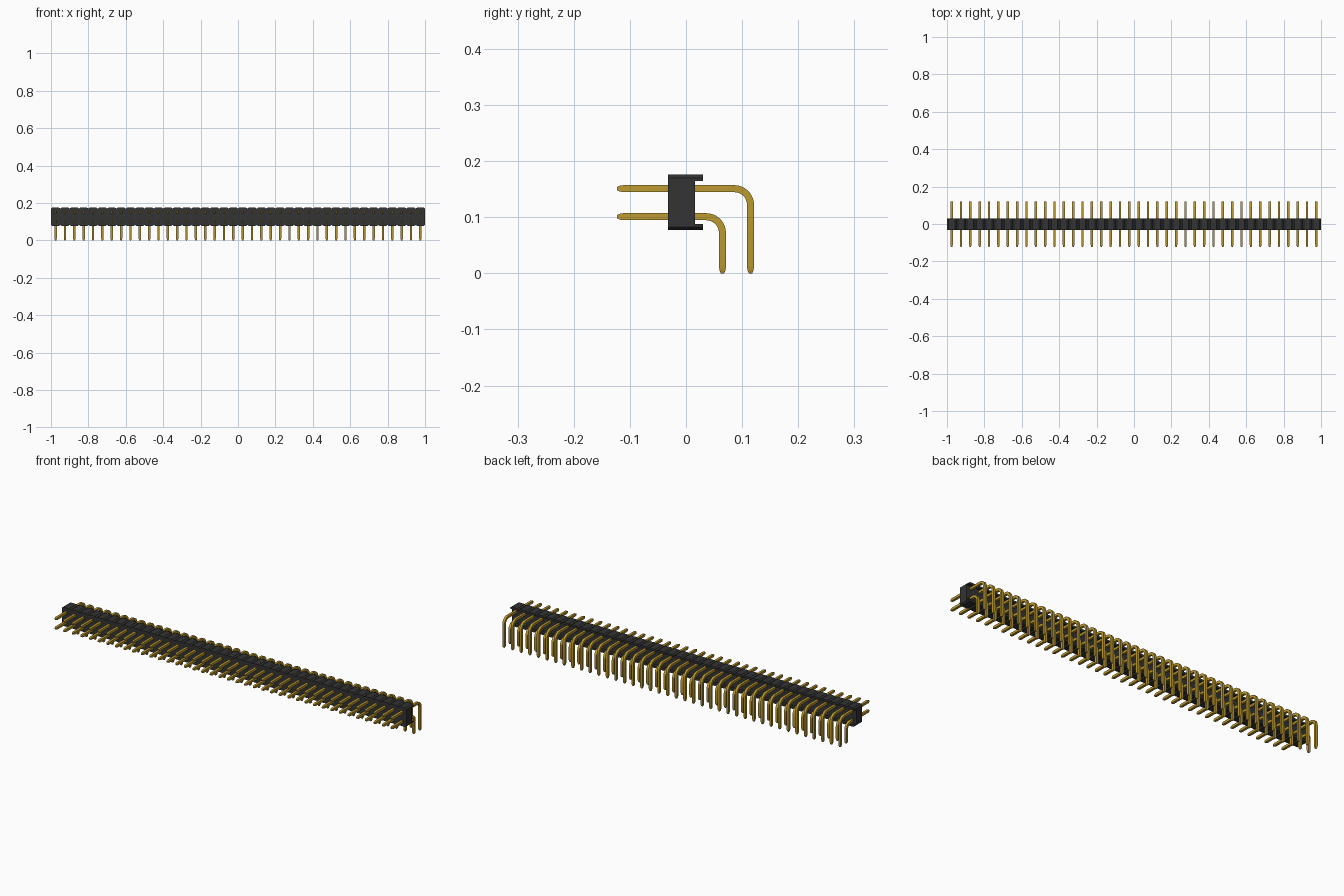
import bpy, bmesh, math
from mathutils import Vector

if "Cube" in bpy.data.objects:
    bpy.data.objects.remove(bpy.data.objects["Cube"], do_unlink=True)

COUNT, PITCH = 40, 0.05
X0 = -COUNT * PITCH / 2
CHAMFER = 0.008


def material(name, color, metallic=0.0):
    m = bpy.data.materials.new(name)
    m.use_nodes = True
    m.diffuse_color = (*color, 1)
    bsdf = m.node_tree.nodes["Principled BSDF"]
    bsdf.inputs["Base Color"].default_value = (*color, 1)
    bsdf.inputs["Metallic"].default_value = metallic
    bsdf.inputs["Roughness"].default_value = 0.5
    return m


black = material("black plastic", (0.033, 0.033, 0.033))
gold = material("gold plating", (0.50, 0.32, 0.03))


def to_object(name, bm, mat):
    bmesh.ops.recalc_face_normals(bm, faces=bm.faces)
    mesh = bpy.data.meshes.new(name)
    bm.to_mesh(mesh)
    bm.free()
    mesh.materials.append(mat)
    ob = bpy.data.objects.new(name, mesh)
    bpy.context.collection.objects.link(ob)
    return ob


def scalloped_edge(z, inward):
    """Points along x with a V notch between neighbouring pin cells."""
    pts = []
    for i in range(COUNT):
        a = X0 + i * PITCH
        pts += [(a, z + inward), (a + CHAMFER, z), (a + PITCH - CHAMFER, z)]
    return pts + [(X0 + COUNT * PITCH, z + inward)]


def extrude_y(name, outline, y0, y1):
    bm = bmesh.new()
    face = bm.faces.new([bm.verts.new((x, y0, z)) for x, z in outline])
    ext = bmesh.ops.extrude_face_region(bm, geom=[face])
    moved = [v for v in ext["geom"] if isinstance(v, bmesh.types.BMVert)]
    bmesh.ops.translate(bm, verts=moved, vec=(0, y1 - y0, 0))
    return to_object(name, bm, black)


# Plastic housing: main block and the two rear lips
top = scalloped_edge(0.176, -0.006)
bottom = scalloped_edge(0.077, 0.006)
extrude_y("housing_block", bottom + top[::-1], -0.032, 0.016)
extrude_y("upper_rear_lip", [(X0, 0.165), (-X0, 0.165)] + top[::-1], 0.016, 0.030)
extrude_y("lower_rear_lip", bottom + [(-X0, 0.088), (X0, 0.088)], 0.016, 0.030)


# Bent square pin with tapered tips, repeated along the row
def pin_row(name, z, y, radius=0.029, half=0.0063):
    rings = [(-0.123, z, 0, 0.0030), (-0.118, z, 0, 0.0052), (-0.111, z, 0, half)]
    for i in range(9):
        a = math.pi / 2 * i / 8
        rings.append((y - radius + radius * math.sin(a),
                      z - radius + radius * math.cos(a), a, half))
    q = math.pi / 2
    rings += [(y, 0.012, q, half), (y, 0.005, q, 0.0052), (y, 0, q, 0.0030)]

    bm = bmesh.new()
    loops = []
    for py, pz, a, h in rings:
        up = Vector((0, math.sin(a), math.cos(a)))
        center = Vector((X0 + PITCH / 2, py, pz))
        loops.append([bm.verts.new(center + Vector((sx * h, 0, 0)) + up * (sz * h))
                      for sx, sz in ((-1, -1), (1, -1), (1, 1), (-1, 1))])
    for p, n in zip(loops, loops[1:]):
        for k in range(4):
            j = (k + 1) % 4
            bm.faces.new((p[k], p[j], n[j], n[k]))
    bm.faces.new(loops[0])
    bm.faces.new(loops[-1])
    ob = to_object(name, bm, gold)
    arr = ob.modifiers.new("repeat", "ARRAY")
    arr.count = COUNT
    arr.use_relative_offset = False
    arr.use_constant_offset = True
    arr.constant_offset_displace = (PITCH, 0, 0)
    bpy.ops.object.select_all(action="DESELECT")
    bpy.context.view_layer.objects.active = ob
    ob.select_set(True)
    bpy.ops.object.shade_smooth_by_angle(angle=math.radians(20))


pin_row("upper_pins", 0.151, 0.115)
pin_row("lower_pins", 0.101, 0.065)
